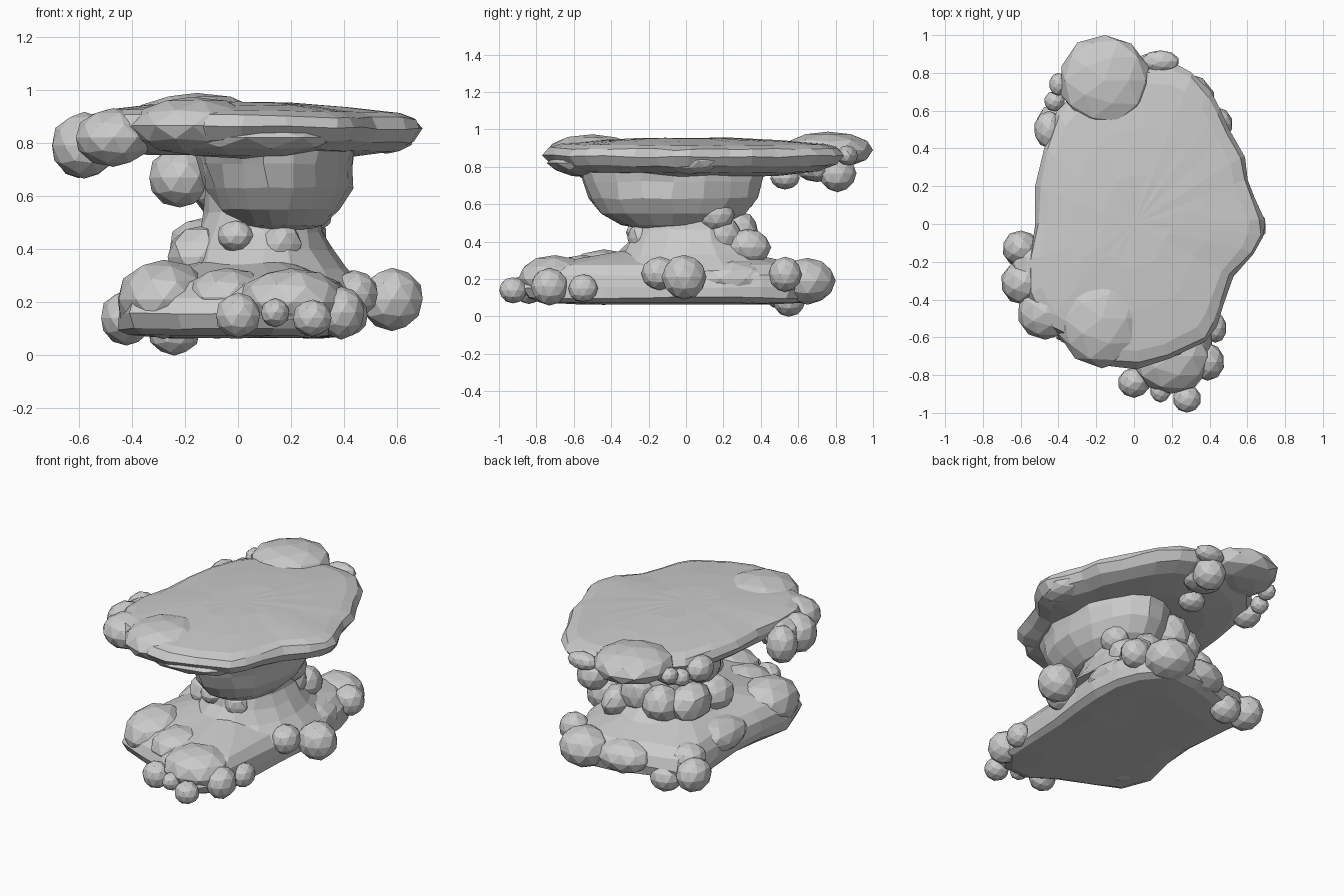
import bpy, bmesh, math, random
from mathutils import Vector

random.seed(4)


def finish(name, bm):
    bmesh.ops.recalc_face_normals(bm, faces=bm.faces)
    me = bpy.data.meshes.new(name)
    bm.to_mesh(me)
    bm.free()
    ob = bpy.data.objects.new(name, me)
    bpy.context.collection.objects.link(ob)
    return ob


def blob(name, loc, size, jitter=0.02):
    """Faceted, slightly uneven pebble."""
    bm = bmesh.new()
    bmesh.ops.create_icosphere(bm, subdivisions=2, radius=1)
    for v in bm.verts:
        p = v.co * (1 + random.uniform(-jitter, jitter))
        v.co = Vector([p[i] * size[i] + loc[i] for i in range(3)])
    return finish(name, bm)


def loft(name, outline, centre, rings, jitter=0.0):
    """Stack scaled copies of a closed outline; rings are (scale, z)."""
    bm = bmesh.new()
    loops = []
    for s, z in rings:
        k = jitter * (1 if s > .9 else .3)
        loops.append([bm.verts.new((
            centre[0] + (x - centre[0]) * s + random.uniform(-k, k),
            centre[1] + (y - centre[1]) * s + random.uniform(-k, k),
            z + random.uniform(-k, k) * 0.5)) for x, y in outline])
    n = len(outline)
    for a, b in zip(loops, loops[1:]):
        for i in range(n):
            j = (i + 1) % n
            bm.faces.new((a[i], a[j], b[j], b[i]))
    for loop, z in ((loops[0], rings[0][1]), (loops[-1], rings[-1][1])):
        c = bm.verts.new((centre[0], centre[1], z))
        for i in range(n):
            bm.faces.new((c, loop[i], loop[(i + 1) % n]))
    return finish(name, bm)


def ellipse(cx, cy, rx, ry, n):
    return [(cx + rx * math.cos(2 * math.pi * i / n),
             cy + ry * math.sin(2 * math.pi * i / n)) for i in range(n)]


# Cap: wide uneven slab with a thin rounded rim
cap_outline = [(.69, .02), (.64, .14), (.60, .24), (.58, .36), (.51, .50), (.46, .61),
               (.40, .70), (.31, .80), (.22, .84), (.08, .84), (-.10, .82), (-.28, .74),
               (-.41, .59), (-.48, .40), (-.52, .20), (-.53, 0), (-.56, -.20),
               (-.56, -.38), (-.48, -.54), (-.38, -.60), (-.27, -.70), (-.13, -.755),
               (.02, -.765), (.18, -.72), (.38, -.62), (.43, -.54), (.47, -.43),
               (.53, -.28), (.64, -.15), (.69, -.06)]
cap = loft("cap", cap_outline, (0, 0),
           [(.60, .755), (.84, .78), (.95, .815), (1, .865), (.965, .905), (.88, .925),
            (.6, .943), (.3, .955)], .009)
for v in cap.data.vertices:  # gentle droop to the right
    v.co.z -= .02 * max(0, v.co.x)

# Lumps on and around the cap
for i, (loc, size) in enumerate([
        ((-.155, .76, .89), (.245, .245, .10)),
        ((-.17, -.50, .865), (.24, .26, .11)),
        ((.03, -.48, .82), (.36, .26, .08)),
        ((-.60, -.13, .785), (.097, .097, .12)),
        ((-.58, -.31, .79), (.125, .12, .125)),
        ((-.47, -.47, .82), (.15, .14, .11)),
        ((-.52, -.22, .82), (.13, .15, .09)),
        ((.56, .02, .83), (.11, .16, .07)),
        ((.10, .81, .765), (.10, .10, .10)),
        ((.06, .70, .78), (.12, .11, .06)),
        ((.0, .53, .74), (.08, .08, .06)),
        ((-.42, .65, .82), (.055, .055, .055)),
        ((-.40, .74, .86), (.05, .06, .05)),
        ((-.45, .50, .83), (.08, .10, .08)),
        ((.14, .86, .86), (.10, .06, .055))]):
    blob(f"cap_lump_{i + 1}", loc, size)

# Bowl under the cap
bowl = [(1.04, .80), (1.0, .72), (.94, .63), (.81, .55), (.58, .49), (.28, .462)]
loft("bowl", ellipse(.155, -.07, .285, .48, 18), (.155, -.07), bowl, .012)
blob("bowl_left_lump", (-.22, .16, .67), (.12, .13, .115))
blob("bowl_back_lump", (-.06, .22, .66), (.13, .16, .14))
blob("bowl_right_lump", (.28, .16, .545), (.08, .10, .09))

# Neck flaring down into the base
loft("neck", ellipse(.09, .02, .25, .31, 16), (.09, .02),
     [(1.0, .78), (.85, .62), (.88, .54), (.96, .46), (1.06, .40), (1.25, .33), (1.6, .24)],
     .014)
for i, (loc, size) in enumerate([
        ((.28, -.03, .37), (.07, .08, .08)), ((.26, .33, .37), (.09, .12, .10)),
        ((.14, .29, .44), (.11, .10, .12)), ((-.02, .28, .40), (.12, .12, .12)),
        ((-.14, .16, .40), (.12, .15, .12)), ((-.01, -.26, .45), (.07, .06, .06)),
        ((.16, -.24, .42), (.08, .07, .08)), ((.24, .20, .43), (.10, .10, .10)),
        ((-.14, -.06, .37), (.13, .15, .12))]):
    blob(f"neck_lump_{i + 1}", loc, size, .06)

# Base slab with a flat underside
base_outline = [(.46, 0), (.48, .20), (.47, .40), (.42, .56), (.28, .72), (.08, .70),
                (-.14, .63), (-.34, .58), (-.44, .46), (-.42, .25), (-.40, .05),
                (-.43, -.18), (-.46, -.40), (-.40, -.60), (-.22, -.68), (-.02, -.76),
                (.14, -.87), (.30, -.87), (.42, -.72), (.43, -.45), (.44, -.22)]
loft("base", base_outline, (.05, 0),
     [(.65, .065), (.9, .075), (.97, .10), (1, .155), (.96, .22), (.86, .275),
      (.68, .305), (.4, .35)], .012)

# Lumps around the base
for i, (loc, size) in enumerate([
        ((-.28, -.44, .21), (.18, .23, .15)),
        ((.20, -.70, .20), (.21, .20, .13)),
        ((-.04, -.55, .22), (.16, .18, .11)),
        ((.58, -.01, .21), (.12, .12, .12)),
        ((.44, -.14, .23), (.09, .10, .09)),
        ((.0, -.84, .15), (.085, .08, .085)),
        ((.28, -.925, .14), (.075, .075, .07)),
        ((.14, -.88, .16), (.055, .065, .055)),
        ((.39, -.73, .16), (.09, .10, .10)),
        ((.43, -.55, .15), (.06, .08, .075)),
        ((-.42, .52, .14), (.10, .12, .105)),
        ((-.33, .45, .21), (.11, .11, .08)),
        ((-.24, .55, .09), (.10, .09, .09)),
        ((.27, .65, .19), (.16, .15, .125)),
        ((.43, .53, .225), (.095, .09, .095)),
        ((.02, .60, .18), (.18, .14, .10)),
        ((-.30, .10, .21), (.14, .24, .10)),
        ((.36, .25, .20), (.13, .22, .10))]):
    blob(f"base_lump_{i + 1}", loc, size)
